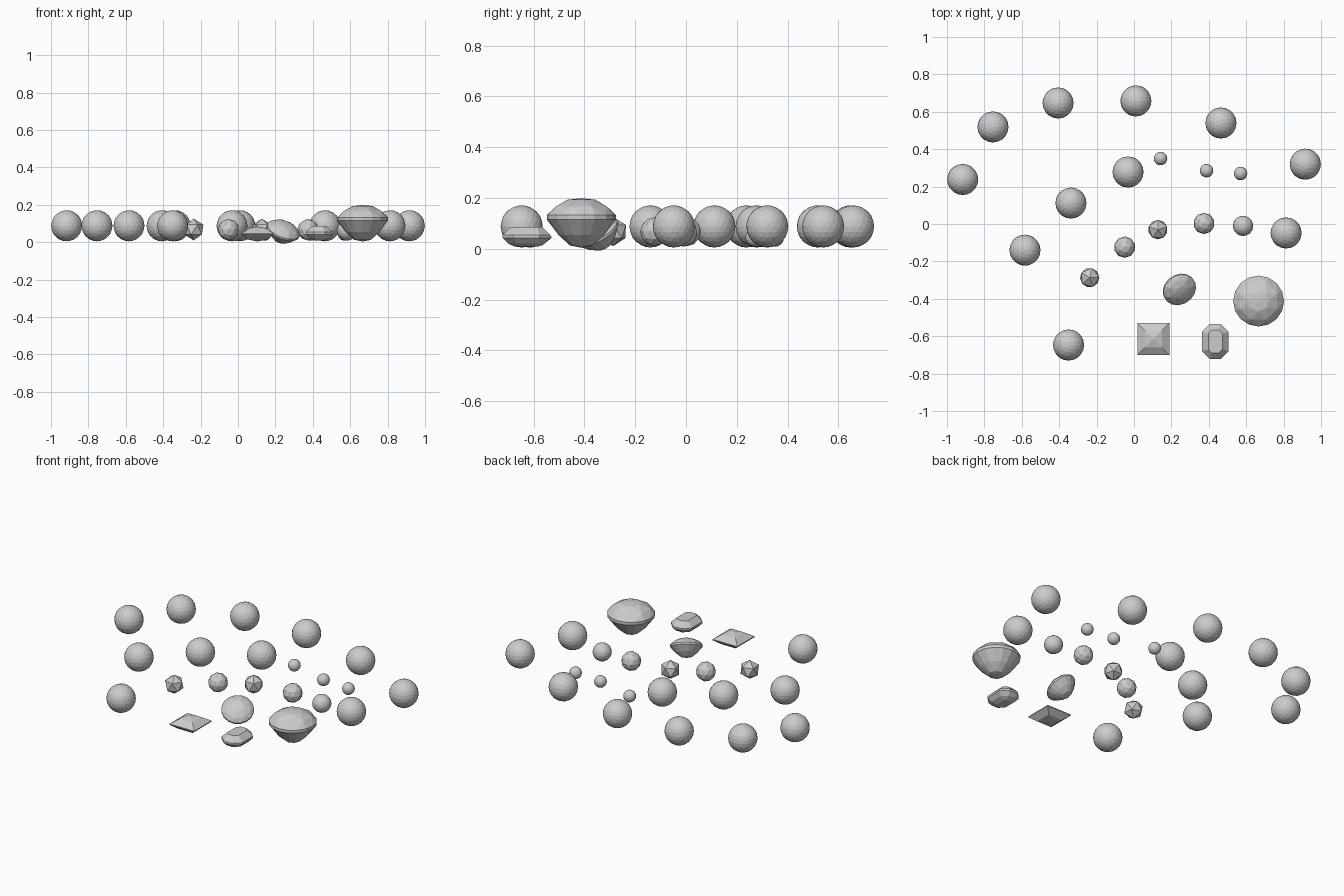
import bpy, bmesh
from math import sin, cos, pi, radians
from mathutils import Matrix, Vector

if "Cube" in bpy.data.objects:
    bpy.data.objects.remove(bpy.data.objects["Cube"])


def ball(name, x, y, z, r, subdiv, turn=0):
    bpy.ops.mesh.primitive_ico_sphere_add(subdivisions=subdiv, radius=r,
                                          location=(x, y, z), rotation=(0, 0, radians(turn)))
    bpy.context.object.name = name


def gem(name, points, matrix):
    """Faceted stone: convex hull of its facet corners."""
    bm = bmesh.new()
    for p in points:
        bm.verts.new(p)
    res = bmesh.ops.convex_hull(bm, input=bm.verts[:])
    inside = [v for v in bm.verts if not v.link_faces]
    bmesh.ops.delete(bm, geom=inside, context='VERTS')
    bmesh.ops.dissolve_limit(bm, angle_limit=radians(1), verts=bm.verts[:], edges=bm.edges[:])
    bmesh.ops.recalc_face_normals(bm, faces=bm.faces[:])
    me = bpy.data.meshes.new(name)
    bm.to_mesh(me)
    bm.free()
    ob = bpy.data.objects.new(name, me)
    ob.matrix_world = matrix
    bpy.context.collection.objects.link(ob)


def ring(r, z, n, shift=0):
    return [(r * cos(2 * pi * (i + shift) / n), r * sin(2 * pi * (i + shift) / n), z) for i in range(n)]


def octagon(hx, hy, cut, z):
    pts = []
    for sx in (-1, 1):
        for sy in (-1, 1):
            pts += [(sx * hx, sy * (hy - cut), z), (sx * (hx - cut), sy * hy, z)]
    return pts


def square(h, z):
    return [(sx * h, sy * h, z) for sx in (-1, 1) for sy in (-1, 1)]


# Large round beads
large = [(-.754, .519), (-.406, .647), (.01, .658), (.465, .54), (-.916, .238), (.916, .32),
         (-.032, .278), (-.337, .112), (-.583, -.14), (-.35, -.647), (.813, -.048)]
for i, (x, y) in enumerate(large):
    ball(f"large_bead_{i + 1}", x, y, .088, .083, 3)

# Small beads
for i, (x, y) in enumerate([(.142, .35), (.388, .285), (.57, .27)]):
    ball(f"small_bead_{i + 1}", x, y, .044, .036, 3)

# Medium beads, from round to coarse
ball("medium_bead", .583, -.01, .063, .054, 3)
ball("faceted_bead_1", .374, .003, .067, .057, 2)
ball("faceted_bead_2", -.05, -.124, .067, .057, 2)
ball("coarse_bead_1", .128, -.03, .068, .058, 1, 18)
ball("coarse_bead_2", -.237, -.287, .068, .058, 1, 4)

# Round brilliant stones, origin at the girdle
brilliant = (ring(.136, .008, 16) + ring(.136, -.010, 16)
             + ring(.108, .042, 8, .5) + ring(.055, .068, 8) + [(0, 0, .074)]
             + ring(.090, -.071, 16) + ring(.045, -.112, 8) + [(0, 0, -.121)])
gem("large_round_stone", brilliant, Matrix.Translation((.666, -.412, .125)))

# The smaller one lies tipped on its side
axis = Vector((.57 * sin(radians(34)), -.82 * sin(radians(34)), cos(radians(34))))
tilt = Vector((0, 0, 1)).rotation_difference(axis).to_matrix().to_4x4()
gem("small_round_stone", brilliant,
    Matrix.Translation((.243, -.350, .063)) @ tilt @ Matrix.Diagonal((.68, .68, .58, 1)))

# Square stone
gem("square_stone",
    square(.085, .042) + square(.085, .048) + square(.046, .074) + [(0, 0, .086)]
    + square(.05, .014) + [(0, 0, .004)],
    Matrix.Translation((.104, -.615, 0)))

# Step-cut stone
gem("step_cut_stone",
    octagon(.071, .094, .042, .042) + octagon(.071, .094, .042, .054)
    + octagon(.038, .062, .02, .086)
    + octagon(.05, .072, .03, .02) + octagon(.022, .045, .012, .008),
    Matrix.Translation((.435, -.628, 0)))
